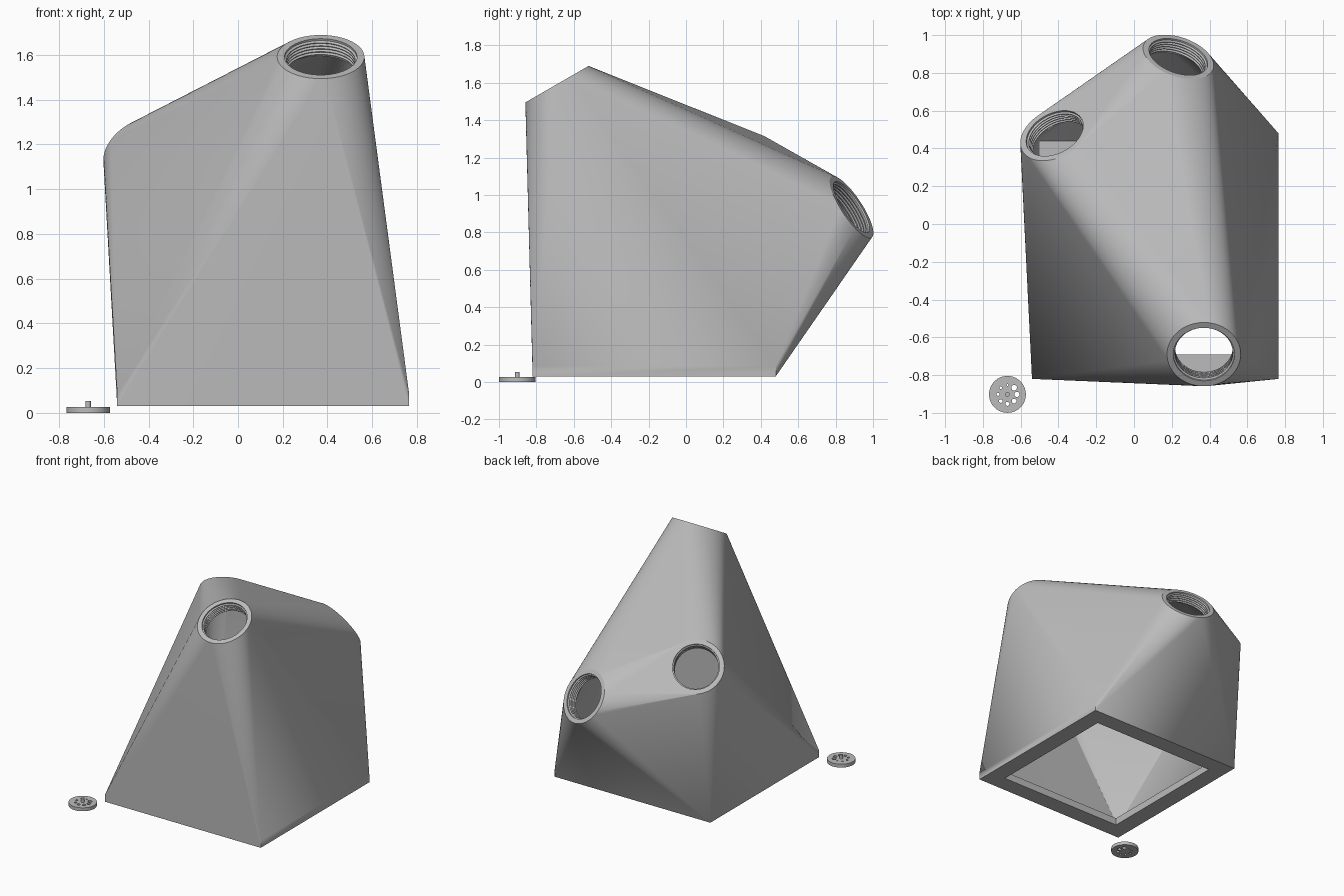
import bpy, bmesh
from math import sin, cos, tau, radians
from mathutils import Vector, Matrix

cube = bpy.data.objects.get("Cube")
if cube:
    bpy.data.objects.remove(cube, do_unlink=True)

grey = bpy.data.materials.new("plain grey")
grey.use_nodes = True
grey.diffuse_color = (0.5, 0.5, 0.5, 1)
grey.node_tree.nodes["Principled BSDF"].inputs["Base Color"].default_value = (0.5, 0.5, 0.5, 1)

SEGMENTS = 64
# Round ports: centre and outward direction
PORTS = {
    "front": ((0.37, -0.69, 1.592), (0, -0.5, 0.866)),
    "back": ((0.235, 0.885, 0.935), (0.28, 0.8, 0.53)),
    "side": ((-0.42, 0.48, 1.18), (-0.36, 0.67, 0.65)),
}
LOW, HIGH = Vector((-0.54, -0.82, 0.03)), Vector((0.765, 0.48, 0.085))


def frame(centre, normal):
    turn = Vector((0, 0, 1)).rotation_difference(Vector(normal))
    return Matrix.Translation(centre) @ turn.to_matrix().to_4x4()


def circle(matrix, radius, height, count=SEGMENTS):
    return [matrix @ Vector((radius * cos(tau * i / count), radius * sin(tau * i / count), height))
            for i in range(count)]


def box_corners(inset, bottom, top):
    return [Vector((x, y, z))
            for x in (LOW.x + inset, HIGH.x - inset)
            for y in (LOW.y + inset, HIGH.y - inset)
            for z in (bottom, top)]


def finish(name, bm):
    bmesh.ops.recalc_face_normals(bm, faces=bm.faces)
    mesh = bpy.data.meshes.new(name)
    bm.to_mesh(mesh)
    bm.free()
    mesh.materials.append(grey)
    obj = bpy.data.objects.new(name, mesh)
    bpy.context.collection.objects.link(obj)
    return obj


def hull(name, points):
    bm = bmesh.new()
    for p in points:
        bm.verts.new(p)
    bmesh.ops.convex_hull(bm, input=bm.verts)
    loose = [v for v in bm.verts if not v.link_faces]
    bmesh.ops.delete(bm, geom=loose, context='VERTS')
    bmesh.ops.dissolve_limit(bm, angle_limit=radians(0.2), verts=bm.verts, edges=bm.edges)
    return finish(name, bm)


def lathe(name, matrix, profile, count=SEGMENTS):
    """Closed turned solid from (radius, height) pairs."""
    bm = bmesh.new()
    rings = [[bm.verts.new(p) for p in circle(matrix, r, h, count)] for r, h in profile]
    for a, b in zip(rings, rings[1:]):
        for i in range(count):
            j = (i + 1) % count
            bm.faces.new((a[i], a[j], b[j], b[i]))
    bm.faces.new(rings[0])
    bm.faces.new(rings[-1])
    return finish(name, bm)


def carve(obj, cutters):
    """Subtract the cutters, then remove them."""
    for c in cutters:
        c.hide_render = True
        mod = obj.modifiers.new(c.name, 'BOOLEAN')
        mod.operation, mod.solver, mod.object = 'DIFFERENCE', 'EXACT', c
    bpy.context.view_layer.update()
    result = obj.evaluated_get(bpy.context.evaluated_depsgraph_get())
    mesh = bpy.data.meshes.new_from_object(result)
    obj.modifiers.clear()
    obj.data = mesh
    for c in cutters:
        bpy.data.objects.remove(c, do_unlink=True)


def smooth(obj):
    bpy.ops.object.select_all(action='DESELECT')
    obj.select_set(True)
    bpy.context.view_layer.objects.active = obj
    bpy.ops.object.shade_smooth_by_angle(angle=radians(25))


# Housing: skin stretched from the square foot to the three port rings
frames = {name: frame(*port) for name, port in PORTS.items()}
outer = box_corners(0, LOW.z, HIGH.z)
inner = box_corners(0.04, HIGH.z, HIGH.z + 0.01)
for m in frames.values():
    outer += circle(m, 0.195, 0)
    inner += circle(m, 0.155, -0.08)
housing = hull("housing", outer)

# Cavity, foot opening with a lip, and threaded port bores
thread = [(0.162, 0.03), (0.162, -0.01)]
for i in range(5):
    top = -0.01 - 0.015 * i
    thread += [(0.153, top - 0.006), (0.153, top - 0.009), (0.162, top - 0.015)]
thread += [(0.15, -0.092), (0.15, -0.1)]
cutters = [hull("cavity_cutter", inner),
           hull("foot_opening_cutter", box_corners(0.13, -0.1, 0.12))]
cutters += [lathe(n + "_bore_cutter", m, thread) for n, m in frames.items()]
carve(housing, cutters)
smooth(housing)

# Separate selector dial with a ring of graded holes and a centre pin
spot = Vector((-0.67, -0.902, 0))
dial = lathe("dial", Matrix.Translation(spot), [(0.0975, 0), (0.0975, 0.026)])
holes = []
for i in range(8):
    angle = radians(45 - 45 * i)
    place = spot + 0.05 * Vector((cos(angle), sin(angle), 0))
    radius = 0.015 - 0.0014 * i
    holes.append(lathe("hole_cutter", Matrix.Translation(place), [(radius, -0.02), (radius, 0.06)], 20))
carve(dial, holes)
smooth(dial)
pin = lathe("dial_pin", Matrix.Translation(spot), [(0.012, 0.02), (0.012, 0.054)], 24)
smooth(pin)
